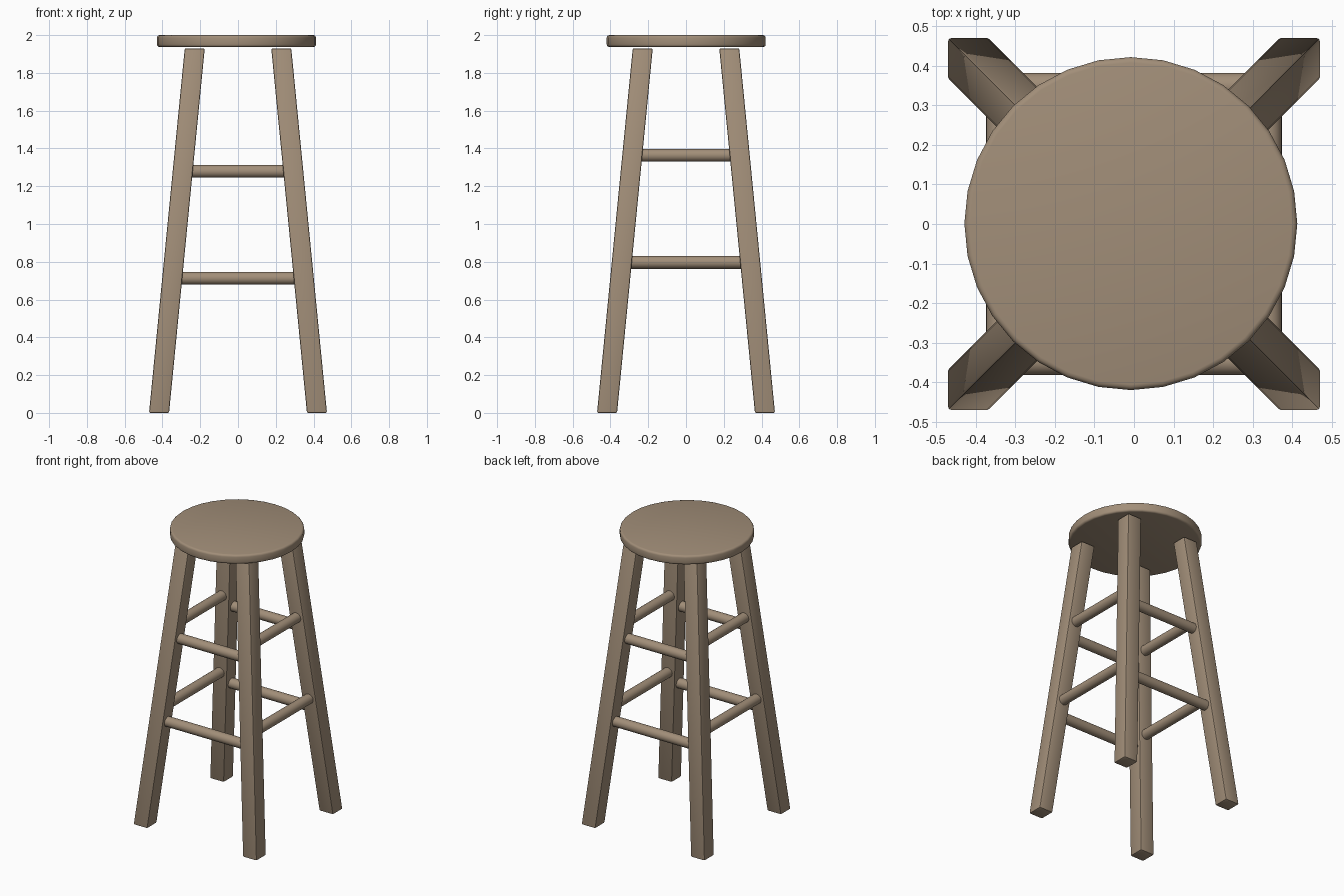
import bpy, bmesh, math
from mathutils import Matrix, Vector

if "Cube" in bpy.data.objects:
    bpy.data.objects.remove(bpy.data.objects["Cube"])

wood = bpy.data.materials.new("warm_brown_wood")
wood.diffuse_color = (0.36, 0.272, 0.19, 1)
wood.use_nodes = True
wood.node_tree.nodes["Principled BSDF"].inputs["Base Color"].default_value = wood.diffuse_color

LEG_TOP = 1.93
LEG_HALF = 0.053


def leg_centre(z):
    """Distance of the leg axis from the middle at height z."""
    return 0.418 + (0.229 - 0.418) * z / LEG_TOP


def finish(bm, name, bevel=0.0, segments=2):
    bmesh.ops.recalc_face_normals(bm, faces=bm.faces)
    mesh = bpy.data.meshes.new(name)
    bm.to_mesh(mesh)
    bm.free()
    mesh.materials.append(wood)
    ob = bpy.data.objects.new(name, mesh)
    bpy.context.collection.objects.link(ob)
    bpy.ops.object.select_all(action='DESELECT')
    ob.select_set(True)
    bpy.context.view_layer.objects.active = ob
    if bevel:
        mod = ob.modifiers.new("rounded_edges", 'BEVEL')
        mod.width = bevel
        mod.segments = segments
        mod.limit_method = 'ANGLE'
        mod.angle_limit = math.radians(40)
        bpy.ops.object.modifier_apply(modifier=mod.name)
    bpy.ops.object.shade_smooth_by_angle(angle=math.radians(40))
    return ob


# round seat with softened rim
bm = bmesh.new()
bmesh.ops.create_cone(bm, cap_ends=True, segments=32, radius1=0.421, radius2=0.421,
                      depth=0.063, matrix=Matrix.Translation((-0.008, 0.001, 1.9685))
                      @ Matrix.Rotation(math.pi / 2, 4, 'Z'))
finish(bm, "seat", 0.014, 3)

# four square legs, leaning in toward the seat with level ends
for sy, row in ((-1, "front"), (1, "back")):
    for sx, side in ((-1, "left"), (1, "right")):
        bm = bmesh.new()
        bmesh.ops.create_cube(bm, size=2)
        for v in bm.verts:
            z = 0 if v.co.z < 0 else LEG_TOP
            c = leg_centre(z)
            v.co = (sx * c + v.co.x * LEG_HALF, sy * c + v.co.y * LEG_HALF, z)
        finish(bm, f"{row}_{side}_leg", 0.008)


def rung(name, z, offset_sign, along_x):
    """Round bar between two neighbouring legs, ending inside them."""
    c = leg_centre(z)
    if along_x:
        m = Matrix.Translation((0, offset_sign * c, z)) @ Matrix.Rotation(math.pi / 2, 4, 'Y')
    else:
        m = Matrix.Translation((offset_sign * c, 0, z)) @ Matrix.Rotation(math.pi / 2, 4, 'X')
    bm = bmesh.new()
    bmesh.ops.create_cone(bm, cap_ends=True, segments=24, radius1=0.034, radius2=0.034,
                          depth=2 * c, matrix=m)
    finish(bm, name)


# lower and upper rungs; side rungs sit a little higher
for level, z_front, z_side in (("lower", 0.713, 0.797), ("upper", 1.279, 1.364)):
    rung(f"{level}_front_rung", z_front, -1, True)
    rung(f"{level}_back_rung", z_front, 1, True)
    rung(f"{level}_left_rung", z_side, -1, False)
    rung(f"{level}_right_rung", z_side, 1, False)
